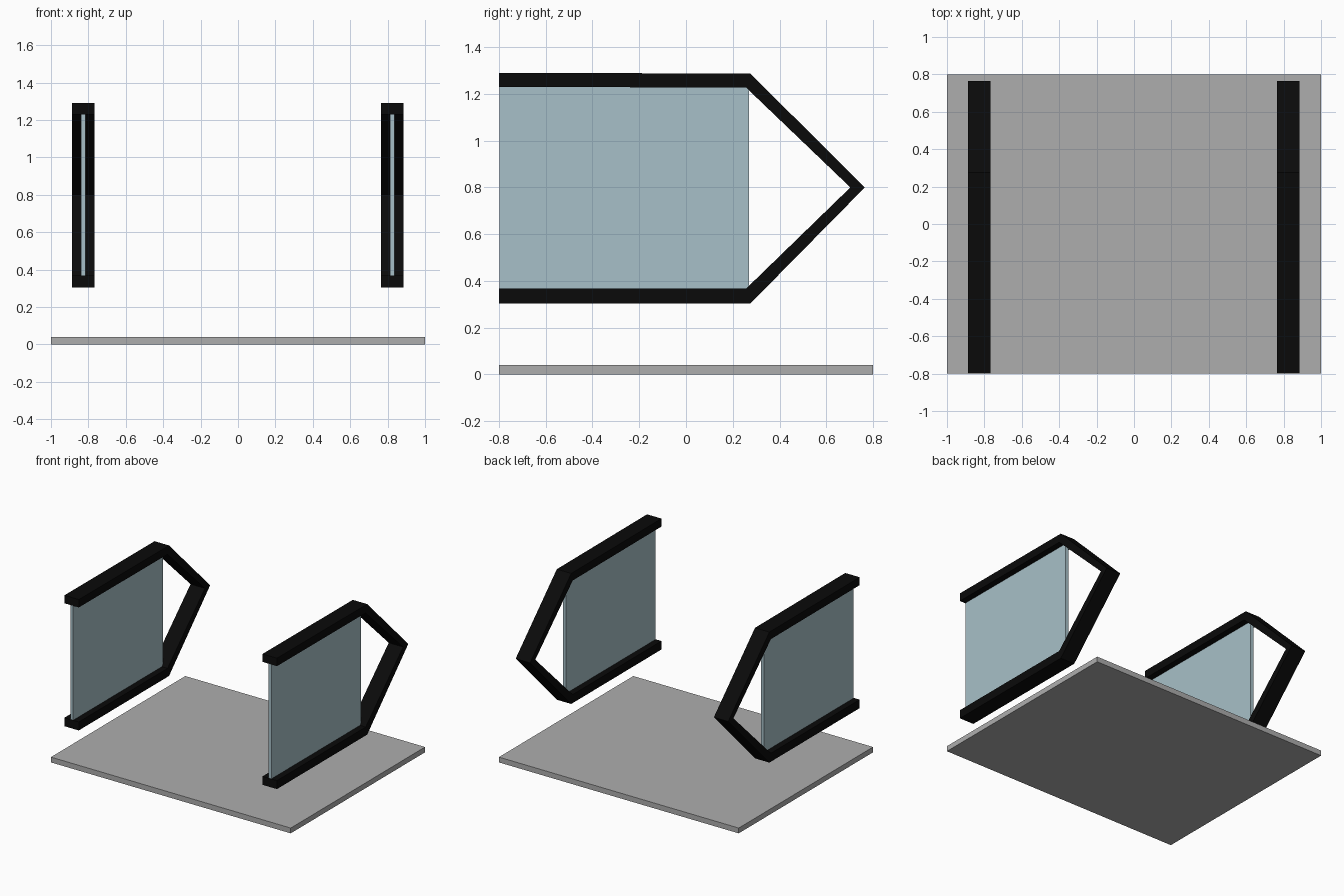
import bpy
import bmesh

cube = bpy.data.objects.get("Cube")
if cube:
    bpy.data.objects.remove(cube, do_unlink=True)


def material(name, color):
    m = bpy.data.materials.new(name)
    m.use_nodes = True
    m.diffuse_color = (*color, 1)
    m.node_tree.nodes["Principled BSDF"].inputs["Base Color"].default_value = (*color, 1)
    return m


grey = material("floor grey", (0.42, 0.42, 0.42))
black = material("frame black", (0.003, 0.003, 0.003))
blue = material("pale blue glass", (0.39, 0.53, 0.58))


def extrude_profile(name, profile, x, width, mat):
    """Extrude a closed (y, z) outline along x, centred on x."""
    bm = bmesh.new()
    face = bm.faces.new([bm.verts.new((x - width / 2, y, z)) for y, z in profile])
    out = bmesh.ops.extrude_face_region(bm, geom=[face])
    moved = [v for v in out["geom"] if isinstance(v, bmesh.types.BMVert)]
    bmesh.ops.translate(bm, verts=moved, vec=(width, 0, 0))
    bmesh.ops.recalc_face_normals(bm, faces=bm.faces)
    mesh = bpy.data.meshes.new(name)
    bm.to_mesh(mesh)
    bm.free()
    mesh.materials.append(mat)
    obj = bpy.data.objects.new(name, mesh)
    bpy.context.collection.objects.link(obj)
    return obj


def rectangle(y0, y1, z0, z1):
    return [(y0, z0), (y1, z0), (y1, z1), (y0, z1)]


# Floor slab
extrude_profile("floor", rectangle(-0.8, 0.8, 0, 0.04), 0, 2, grey)

# Pointed rail outline, open at the front
outer = [(-0.8, 1.29), (0.275, 1.287), (0.765, 0.8), (0.275, 0.303), (-0.8, 0.303)]
inner = [(-0.8, 0.367), (0.257, 0.367), (0.703, 0.8), (0.257, 1.227), (-0.8, 1.23)]

# Side rails, each holding a thin pane
for side, x in (("left", 0.825), ("right", -0.828)):
    extrude_profile(side + "_frame", outer + inner, x, 0.12, black)
    extrude_profile(side + "_pane", rectangle(-0.798, 0.27, 0.36, 1.235), x, 0.025, blue)
